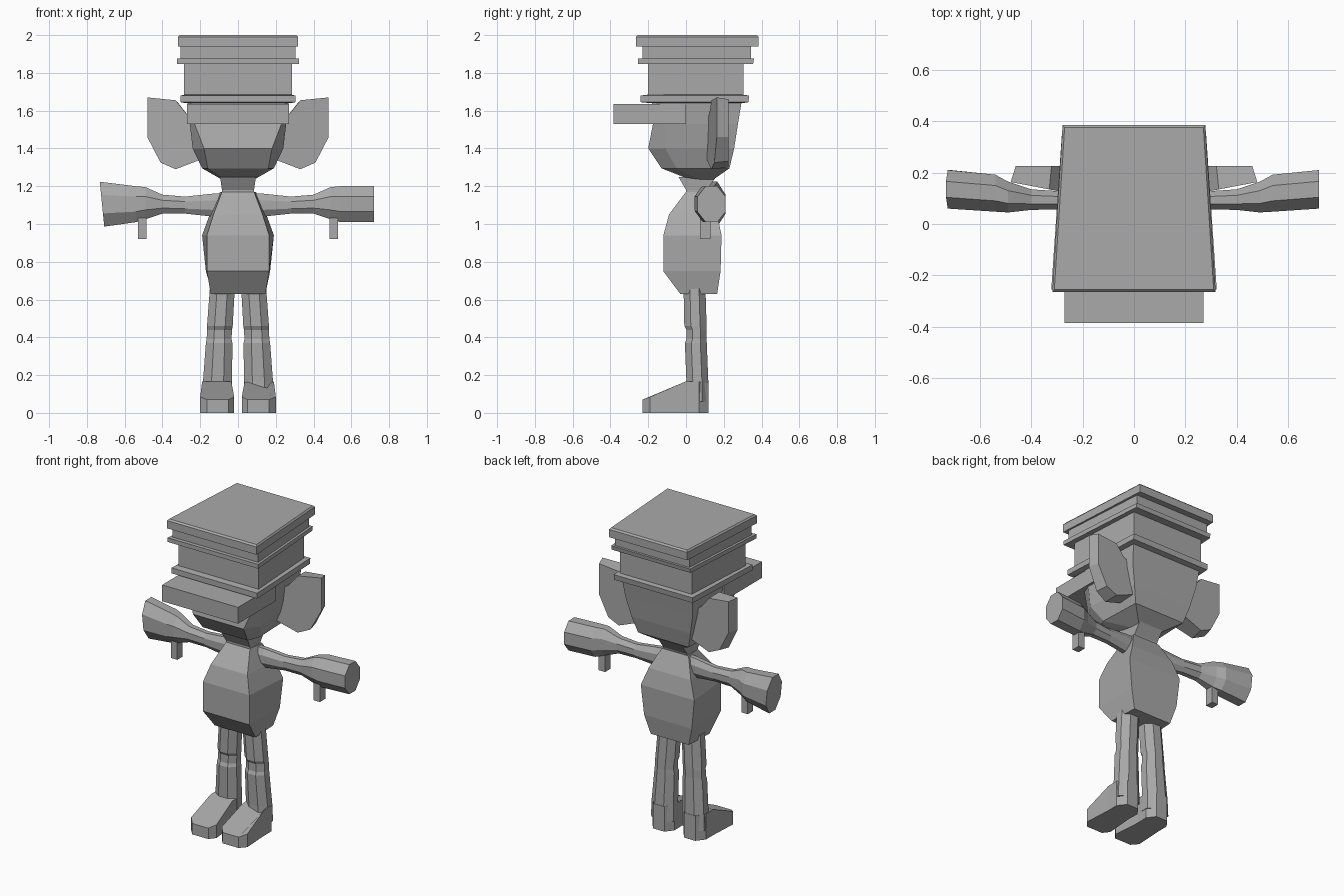
import bpy, bmesh, math

grey = bpy.data.materials.new("plain grey")
grey.diffuse_color = (0.4, 0.4, 0.4, 1)


def loft(name, rings):
    """Skin a stack of equal-length point rings and cap both ends."""
    bm = bmesh.new()
    loops = [[bm.verts.new(p) for p in r] for r in rings]
    n = len(loops[0])
    for a, b in zip(loops, loops[1:]):
        for i in range(n):
            j = (i + 1) % n
            bm.faces.new((a[i], a[j], b[j], b[i]))
    bm.faces.new(loops[0])
    bm.faces.new(loops[-1])
    bmesh.ops.recalc_face_normals(bm, faces=bm.faces)
    me = bpy.data.meshes.new(name)
    bm.to_mesh(me)
    bm.free()
    me.materials.append(grey)
    ob = bpy.data.objects.new(name, me)
    bpy.context.collection.objects.link(ob)
    return ob


def trapezoid(z, wf, wb, y0, y1):
    """Horizontal section with its own front and back half width."""
    return [(-wf, y0, z), (wf, y0, z), (wb, y1, z), (-wb, y1, z)]


def head_ring(z, wf, wm, wb, y0, ym, y1):
    """Horizontal section with bevelled front corners."""
    return [(-wf, y0, z), (wf, y0, z), (wm, ym, z),
            (wb, y1, z), (-wb, y1, z), (-wm, ym, z)]


def octagon(cx, cy, rx, ry):
    k = 1 / math.cos(math.pi / 8)
    angles = [math.pi / 8 + i * math.pi / 4 for i in range(8)]
    return [(cx + rx * k * math.cos(a), cy + ry * k * math.sin(a)) for a in angles]


# Hat, from the crown up to the flat top
loft("hat_brim", [trapezoid(1.64, .28, .26, -.19, .30),
                  trapezoid(1.645, .305, .28, -.24, .33),
                  trapezoid(1.68, .305, .28, -.24, .335),
                  trapezoid(1.685, .28, .26, -.2, .30)])
loft("hat_crown", [trapezoid(1.66, .285, .255, -.2, .305),
                   trapezoid(1.85, .285, .255, -.2, .305)])
loft("hat_lower_slab", [trapezoid(1.848, .322, .28, -.255, .355),
                        trapezoid(1.875, .322, .28, -.255, .36)])
loft("hat_band", [trapezoid(1.87, .305, .265, -.23, .345),
                  trapezoid(1.945, .305, .265, -.23, .345)])
loft("hat_top_slab", [trapezoid(1.94, .318, .278, -.265, .385),
                      trapezoid(1.99, .318, .278, -.265, .385),
                      trapezoid(2.0, .31, .27, -.255, .375)])
loft("visor", [trapezoid(1.53, .27, .27, -.385, 0),
               trapezoid(1.635, .27, .27, -.385, 0)])

# Head tapering to the chin, then neck and torso
loft("head", [head_ring(1.232, .07, .08, .08, .03, .08, .14),
              head_ring(1.295, .16, .19, .18, -.13, -.05, .23),
              head_ring(1.40, .18, .24, .21, -.2, -.11, .255),
              head_ring(1.53, .23, .255, .24, -.175, -.11, .275),
              head_ring(1.65, .25, .27, .25, -.18, -.12, .295)])
loft("neck", [trapezoid(1.14, .085, .085, .0, .10),
              trapezoid(1.18, .085, .085, .0, .11),
              trapezoid(1.25, .095, .085, -.04, .16)])
loft("torso", [trapezoid(.63, .145, .135, -.03, .165),
               trapezoid(.75, .165, .17, -.12, .183),
               trapezoid(.94, .165, .19, -.12, .188),
               trapezoid(1.05, .13, .15, -.09, .165),
               trapezoid(1.17, .085, .095, .0, .11)])

# Ear outline (x, z), inner edge buried in the head
ear = [(.2, 1.34), (.33, 1.29), (.41, 1.325), (.48, 1.46),
       (.48, 1.67), (.33, 1.655), (.27, 1.58), (.2, 1.55)]

# Arm and hand stations: x, y, z, y radius, z radius
arm = [(.06, .08, 1.10, .035, .065), (.14, .085, 1.10, .035, .06),
       (.28, .092, 1.10, .035, .045), (.40, .095, 1.105, .04, .05),
       (.49, .105, 1.11, .06, .085), (.54, .12, 1.105, .072, .095),
       (.72, .135, 1.105, .075, .095)]

# Leg stations: z, x, y, x radius, y radius
leg = [(.06, .11, .06, .08, .06), (.17, .108, .06, .077, .058),
       (.37, .10, .052, .07, .058), (.39, .10, .056, .066, .053),
       (.44, .098, .056, .066, .053), (.46, .096, .05, .068, .059),
       (.66, .083, .045, .066, .058)]

# Foot outline from toe to heel: x, y, top height
foot = [(.05, -.23, .07), (.165, -.23, .07), (.2, -.19, .085), (.19, -.005, .165),
        (.19, .07, .165), (.15, .12, .16), (.07, .12, .16), (.032, .07, .165),
        (.035, -.005, .165), (.02, -.19, .085)]

for s, side in ((1, "right"), (-1, "left")):
    loft(side + "_ear",
         [[(s * x, .11 + .19 * max(x - .2, 0), z) for x, z in ear],
          [(s * (.2 + .93 * (x - .2)), .225, 1.48 + .95 * (z - 1.48)) for x, z in ear]])

    # The left hand flares a little and tilts at its end
    rings = []
    for x, y, z, ry, rz in arm:
        end = s < 0 and x > .7
        rz *= 1.25 if end else 1
        rings.append([(s * (x + (.1 * (c - z) if end else 0)), b, c)
                      for b, c in octagon(y, z, ry, rz)])
    loft(side + "_arm", rings)
    loft(side + "_thumb", [[(s * x, y, z) for x, y in
                            ((.485, .075), (.53, .075), (.53, .13), (.485, .13))]
                           for z in (.92, 1.06)])

    loft(side + "_leg", [[(s * a, b, z) for a, b in octagon(x, y, rx, ry)]
                         for z, x, y, rx, ry in leg])
    loft(side + "_foot", [[(s * x, y, 0) for x, y, z in foot],
                          [(s * x, y, z) for x, y, z in foot]])
